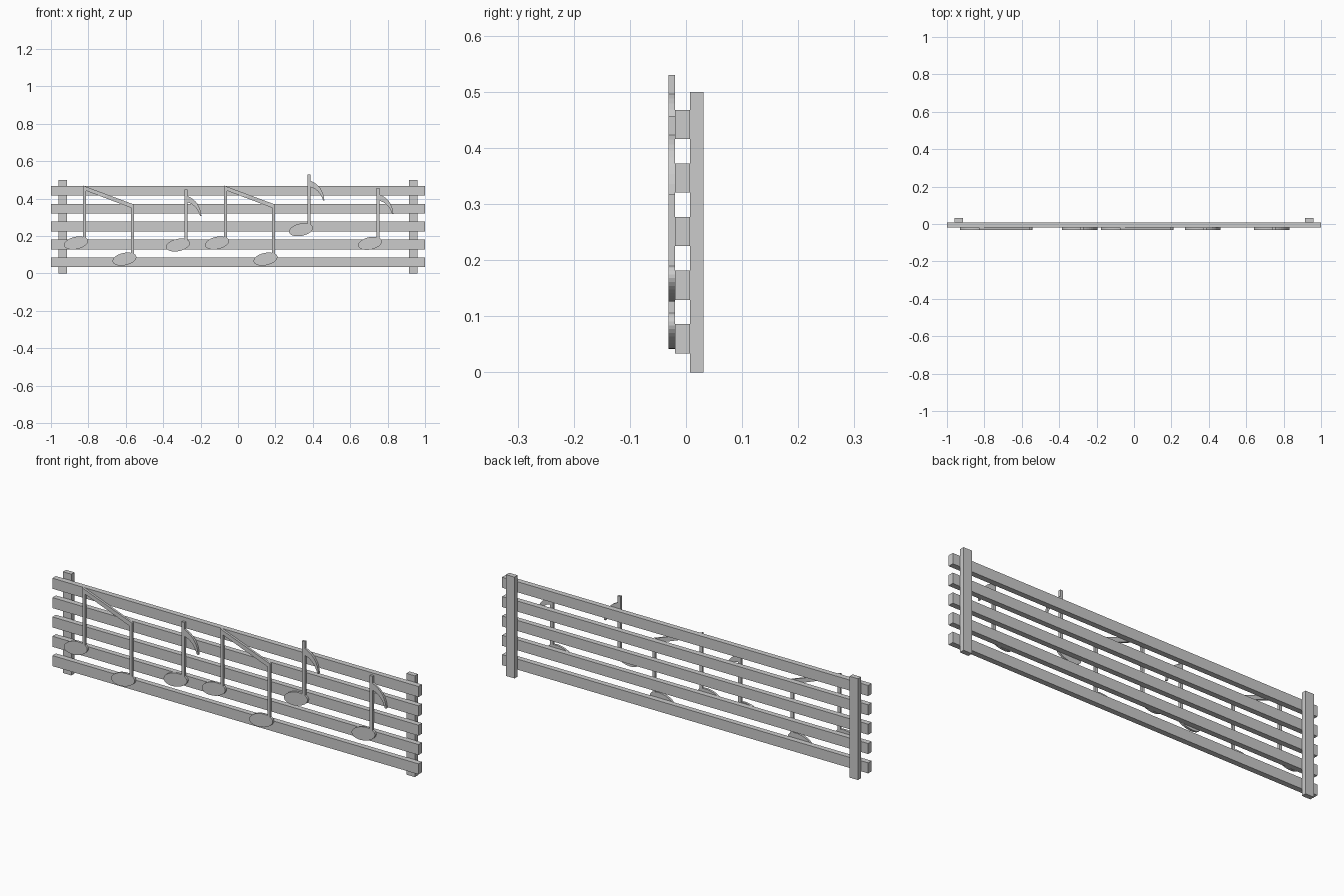
import bpy
import bmesh
import math

if "Cube" in bpy.data.objects:
    bpy.data.objects.remove(bpy.data.objects["Cube"])

grey = bpy.data.materials.new("plain_grey")
grey.use_nodes = True
colour = (0.6, 0.6, 0.6, 1)
grey.diffuse_color = colour
grey.node_tree.nodes["Principled BSDF"].inputs["Base Color"].default_value = colour

NOTE_FRONT, NOTE_BACK = -0.031, -0.02
HEAD_TILT = math.radians(12)


def prism(name, outline, front, back):
    """Extrude an x-z outline from the front to the back depth."""
    bm = bmesh.new()
    face = bm.faces.new([bm.verts.new((x, front, z)) for x, z in outline])
    side = bmesh.ops.extrude_face_region(bm, geom=[face])["geom"]
    moved = [v for v in side if isinstance(v, bmesh.types.BMVert)]
    bmesh.ops.translate(bm, verts=moved, vec=(0, back - front, 0))
    bmesh.ops.recalc_face_normals(bm, faces=bm.faces)
    mesh = bpy.data.meshes.new(name)
    bm.to_mesh(mesh)
    bm.free()
    mesh.materials.append(grey)
    obj = bpy.data.objects.new(name, mesh)
    bpy.context.collection.objects.link(obj)
    return obj


def bar(name, x0, x1, z0, z1, front, back):
    return prism(name, [(x0, z0), (x1, z0), (x1, z1), (x0, z1)], front, back)


def note_head(x, z):
    """Tilted oval disc."""
    c, s = math.cos(HEAD_TILT), math.sin(HEAD_TILT)
    outline = []
    for i in range(32):
        a = math.tau * i / 32
        u, v = 0.065 * math.cos(a), 0.033 * math.sin(a)
        outline.append((x + u * c - v * s, z + u * s + v * c))
    prism("note_head", outline, NOTE_FRONT, NOTE_BACK)


def bezier(p, q, r, steps=8):
    """Points along a quadratic curve."""
    pts = []
    for i in range(steps + 1):
        t = i / steps
        pts.append(tuple((1 - t) ** 2 * a + 2 * t * (1 - t) * b + t * t * c
                         for a, b, c in zip(p, q, r)))
    return pts


def single_note(x, z):
    """Head, stem and curved flag, placed by the head centre."""
    note_head(x, z)
    bar("note_stem", x + 0.035, x + 0.05, z + 0.02, z + 0.296, NOTE_FRONT, NOTE_BACK)
    upper = bezier((0.05, 0.262), (0.118, 0.235), (0.125, 0.156))
    lower = bezier((0.118, 0.156), (0.1, 0.215), (0.05, 0.228))
    prism("note_flag", [(x + u, z + v) for u, v in upper + lower], NOTE_FRONT, NOTE_BACK)


def beamed_pair(x, z):
    """Two heads joined by stems and a sloping beam."""
    note_head(x, z)
    note_head(x + 0.259, z - 0.086)
    frame = [(0.037, 0.02), (0.037, 0.307), (0.309, 0.206), (0.309, -0.06),
             (0.294, -0.06), (0.294, 0.188), (0.052, 0.28), (0.052, 0.02)]
    prism("beamed_stems", [(x + u, z + v) for u, v in frame], NOTE_FRONT, NOTE_BACK)


# Five long slats
for i in range(5):
    mid = 0.06 + i * 0.0955
    bar("slat", -1, 1, mid - 0.026, mid + 0.026, -0.02, 0.007)

# Two posts behind the slats
for side in (-1, 1):
    bar("post", side * 0.938 - 0.023, side * 0.938 + 0.023, 0, 0.5, 0.007, 0.031)

# Notes on the front
for x in (-0.866, -0.112):
    beamed_pair(x, 0.163)
for x, z in ((-0.321, 0.152), (0.337, 0.234), (0.706, 0.161)):
    single_note(x, z)
